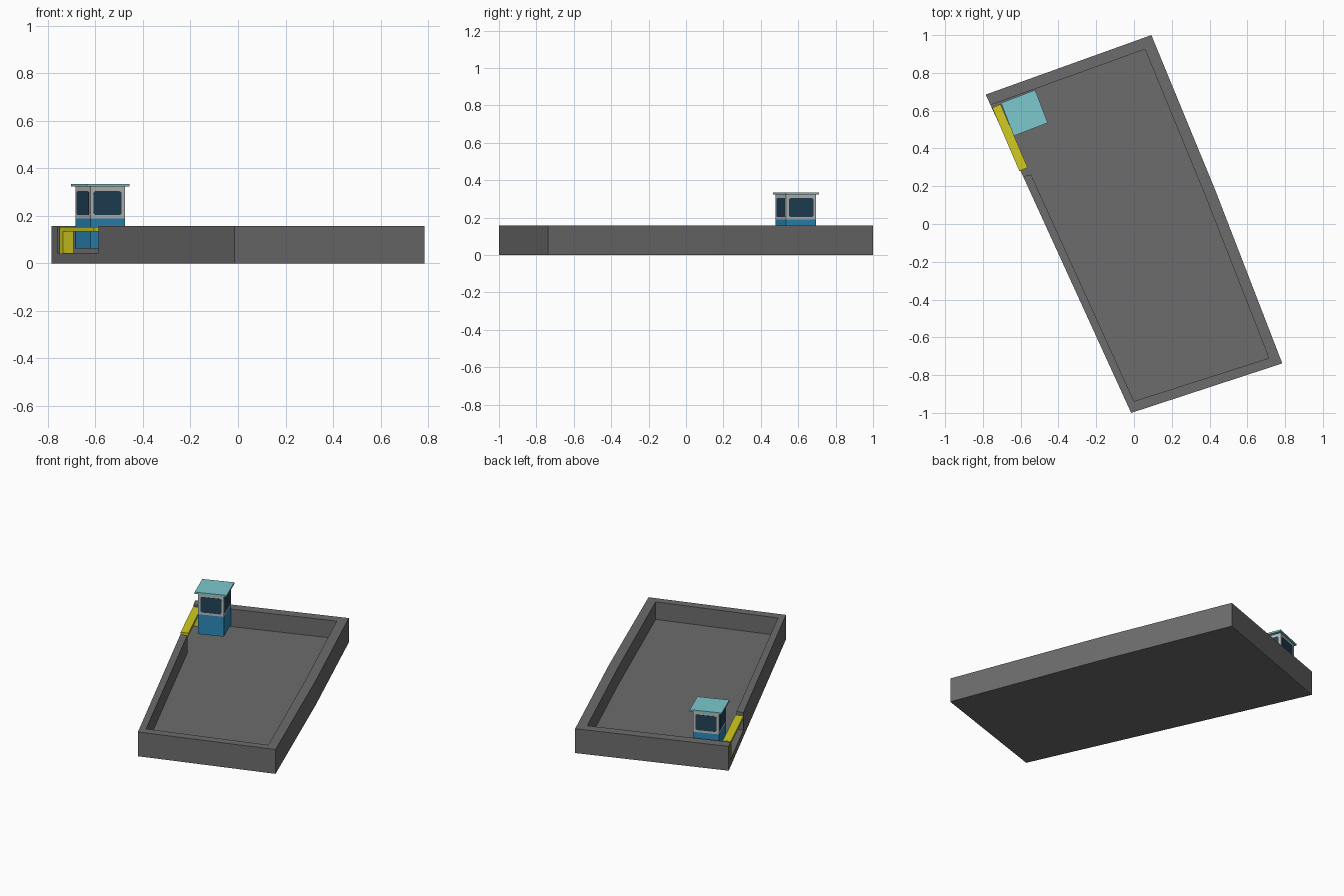
import bpy, bmesh, math
from mathutils import Vector, Matrix

if "Cube" in bpy.data.objects:
    bpy.data.objects.remove(bpy.data.objects["Cube"])


def material(name, rgb):
    m = bpy.data.materials.new(name)
    m.diffuse_color = (*rgb, 1)
    m.use_nodes = True
    m.node_tree.nodes["Principled BSDF"].inputs["Base Color"].default_value = m.diffuse_color
    return m


GREY = material("concrete grey", (0.15, 0.15, 0.15))
BLUE = material("cabin blue", (0.025, 0.25, 0.48))
FRAME = material("frame light grey", (0.50, 0.50, 0.50))
GLASS = material("dark glass", (0.015, 0.055, 0.095))
TEAL = material("roof teal", (0.20, 0.58, 0.62))
YELLOW = material("barrier yellow", (0.64, 0.60, 0.015))


def prism(name, pts, z0, z1, mat, matrix=None):
    """Extrude a flat outline from z0 to z1."""
    bm = bmesh.new()
    face = bm.faces.new([bm.verts.new((x, y, z0)) for x, y in pts])
    top = bmesh.ops.extrude_face_region(bm, geom=[face])["geom"]
    bmesh.ops.translate(bm, vec=(0, 0, z1 - z0),
                        verts=[g for g in top if isinstance(g, bmesh.types.BMVert)])
    bmesh.ops.recalc_face_normals(bm, faces=bm.faces[:])
    if matrix:
        bm.transform(matrix)
    me = bpy.data.meshes.new(name)
    bm.to_mesh(me)
    bm.free()
    me.materials.append(mat)
    ob = bpy.data.objects.new(name, me)
    bpy.context.collection.objects.link(ob)
    return ob


def rect(x0, x1, y0, y1):
    return [(x0, y0), (x1, y0), (x1, y1), (x0, y1)]


# Walled yard: solid block with the interior and the gateway cut out
yard = prism("walled_yard", [(-0.785, 0.685), (-0.015, -1.0), (0.785, -0.738),
                             (0.43, 0.18), (0.092, 1.0)], 0, 0.157, GREY)
cutter = prism("yard_cutter", [(-0.842, 0.60), (-0.70, 0.225), (-0.545, 0.262),
                               (0.0, -0.938), (0.714, -0.71), (0.375, 0.155),
                               (0.058, 0.925)], 0.044, 0.4, GREY)
cutter.hide_render = True
cut = yard.modifiers.new("cut", "BOOLEAN")
cut.operation, cut.solver, cut.object = "DIFFERENCE", "EXACT", cutter
bpy.context.view_layer.objects.active = yard
bpy.ops.object.modifier_apply(modifier="cut")
bpy.data.objects.remove(cutter)

# Gate barrier: long beam with a post at the far end
gate = Matrix.Translation((-0.607, 0.28, 0)) @ Matrix.Rotation(math.radians(23.2), 4, "Z")
LENGTH, DEPTH = 0.365, 0.048
prism("gate_beam", rect(0, DEPTH, 0, LENGTH), 0.134, 0.153, YELLOW, gate)
prism("gate_post", rect(0, DEPTH, LENGTH - 0.035, LENGTH), 0.044, 0.134, YELLOW, gate)

# Booth body: blue base, pale window band, overhanging roof
booth = Matrix.Translation((-0.58, 0.588, 0)) @ Matrix.Rotation(math.radians(21), 4, "Z")
W, D = 0.156, 0.172
prism("booth_base", rect(-W / 2, W / 2, -D / 2, D / 2), 0.062, 0.19, BLUE, booth)
prism("booth_frame", rect(-W / 2, W / 2, -D / 2, D / 2), 0.19, 0.323, FRAME, booth)
prism("booth_roof", rect(-0.0965, 0.0965, -0.0935, 0.0935), 0.323, 0.334, TEAL, booth)


def rounded(w, h, r):
    pts = []
    for k, (sx, sy) in enumerate([(1, 1), (-1, 1), (-1, -1), (1, -1)]):
        for i in range(4):
            a = math.radians(90 * k + 30 * i)
            pts.append((sx * (w / 2 - r) + r * math.cos(a), sy * (h / 2 - r) + r * math.sin(a)))
    return pts


# Windows: one thin rounded plate on each side of the booth
for k, side in enumerate(["front", "right", "back", "left"]):
    width, dist = (W, D / 2) if k % 2 == 0 else (D, W / 2)
    place = (booth @ Matrix.Rotation(math.radians(90 * k), 4, "Z")
             @ Matrix.Translation((0, -dist, 0.254)) @ Matrix.Rotation(math.radians(90), 4, "X"))
    prism(side + "_window", rounded(width - 0.03, 0.1, 0.01), -0.002, 0.0015, GLASS, place)
